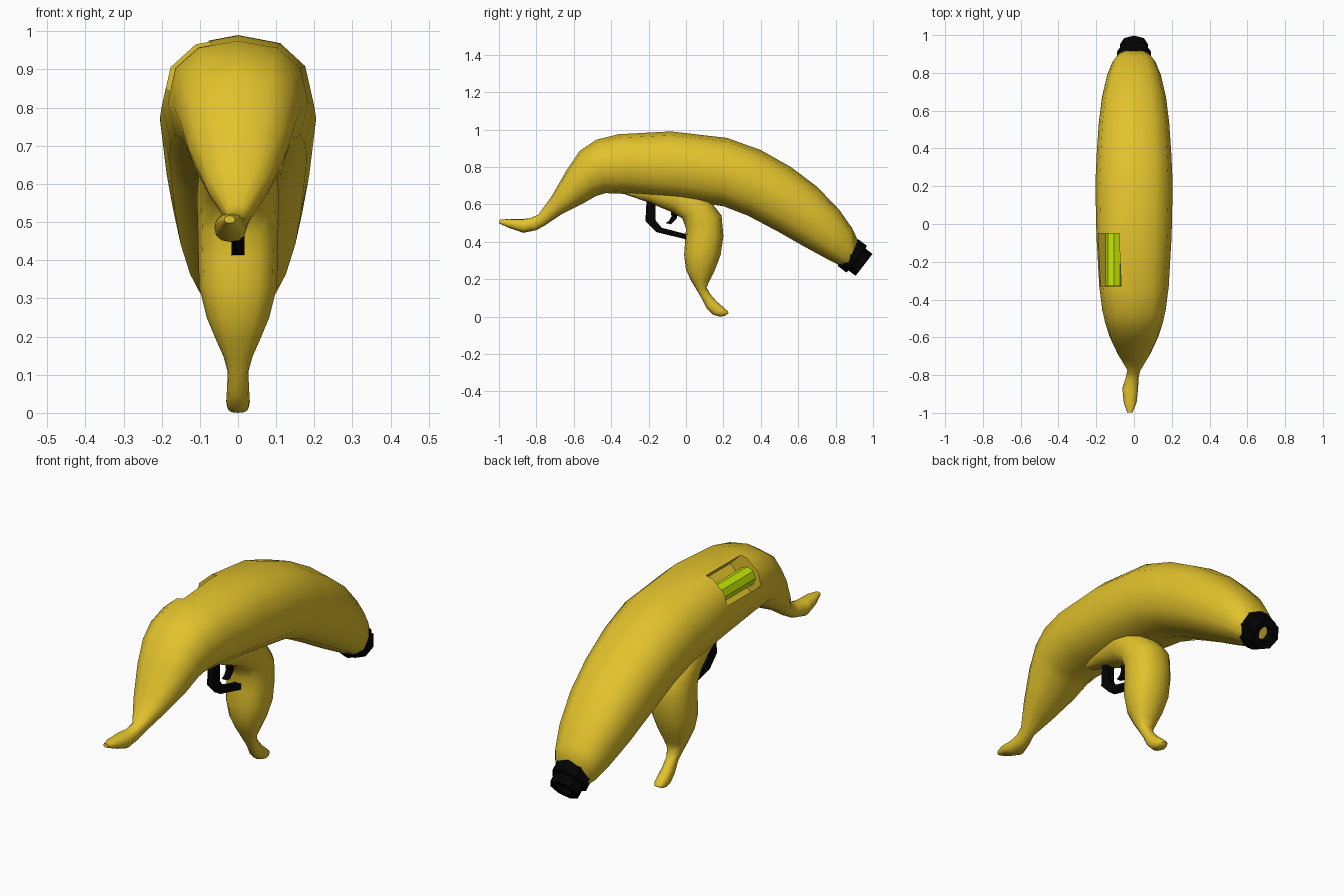
import bpy, bmesh, math
from mathutils import Vector, Matrix

if "Cube" in bpy.data.objects:
    bpy.data.objects.remove(bpy.data.objects["Cube"])


def material(name, r, g, b):
    m = bpy.data.materials.new(name)
    m.diffuse_color = (r, g, b, 1)
    m.use_nodes = True
    m.node_tree.nodes["Principled BSDF"].inputs["Base Color"].default_value = m.diffuse_color
    return m


YELLOW = material("peel_yellow", 0.76, 0.54, 0.025)
BLACK = material("black", 0.001, 0.001, 0.001)
LIME = material("lime", 0.55, 0.8, 0.0)


def finish(bm, name, mat, angle=None):
    bmesh.ops.recalc_face_normals(bm, faces=bm.faces)
    me = bpy.data.meshes.new(name)
    bm.to_mesh(me)
    bm.free()
    ob = bpy.data.objects.new(name, me)
    bpy.context.collection.objects.link(ob)
    me.materials.append(mat)
    if angle:
        smooth(ob, angle)
    return ob


def smooth(ob, angle):
    bpy.ops.object.select_all(action='DESELECT')
    ob.select_set(True)
    bpy.context.view_layer.objects.active = ob
    bpy.ops.object.shade_smooth_by_angle(angle=math.radians(angle))


def bridge(bm, rings, caps=True):
    n = len(rings[0])
    for a, b in zip(rings, rings[1:]):
        for i in range(n):
            bm.faces.new((a[i], a[(i + 1) % n], b[(i + 1) % n], b[i]))
    if caps:
        bm.faces.new(rings[0])
        bm.faces.new(rings[-1])


def loft(name, sections, n, mat, angle, shift=()):
    """Each section: side-view edge point (y, z), opposite point (y, z), half width."""
    def full(v):  # slightly squared circle
        return math.copysign(abs(v) ** 0.85, v) if abs(v) > 1e-6 else 0
    bm = bmesh.new()
    rings = []
    for k, (y0, z0, y1, z1, w) in enumerate(sections):
        a, b = Vector((0, y0, z0)), Vector((0, y1, z1))
        mid, up = (a + b) / 2, (b - a) / 2
        mid.x = shift[k] if k < len(shift) else 0
        ring = []
        for i in range(n):
            t = 2 * math.pi * i / n
            ring.append(bm.verts.new(mid + up * full(math.cos(t))
                                     + Vector((w * full(math.sin(t)), 0, 0))))
        rings.append(ring)
    bridge(bm, rings)
    return finish(bm, name, mat, angle)


def plate(name, outline, half, mat):
    """Side-view (y, z) outline given thickness along x."""
    bm = bmesh.new()
    bridge(bm, [[bm.verts.new((x, y, z)) for y, z in outline] for x in (-half, half)])
    return finish(bm, name, mat)


# Main banana body, from stem to muzzle end
body = loft("body", [
    (-0.998, .497, -0.998, .517, .014), (-.94, .472, -.95, .522, .034),
    (-.87, .448, -.87, .522, .042), (-.80, .462, -.83, .527, .034),
    (-.75, .49, -.79, .545, .034), (-.66, .55, -.72, .64, .085),
    (-.55, .605, -.64, .78, .13), (-.48, .645, -.57, .885, .152),
    (-.43, .66, -.48, .945, .168), (-.30, .655, -.36, .975, .184),
    (-.05, .625, -.08, .99, .199), (.20, .59, .22, .955, .205),
    (.33, .54, .40, .89, .198), (.50, .45, .56, .80, .187),
    (.64, .37, .70, .695, .17), (.76, .305, .82, .57, .142),
    (.83, .27, .89, .47, .113), (.855, .262, .92, .405, .088),
], 12, YELLOW, 55, shift=(-.022, -.02, -.02, -.01))

# Ejection slot cut into the upper left side
bm = bmesh.new()
bmesh.ops.create_cube(bm, size=1)
bm.transform(Matrix.Translation((-.14, -.19, .92)) @ Matrix.Rotation(-math.pi / 4, 4, 'Y')
             @ Matrix.Diagonal((.165, .28, .2, 1)))
cutter = finish(bm, "slot_cutter", YELLOW)
cutter.hide_render = True
cut = body.modifiers.new("slot", 'BOOLEAN')
cut.operation, cut.solver, cut.object = 'DIFFERENCE', 'EXACT', cutter
bpy.context.view_layer.objects.active = body
bpy.ops.object.modifier_apply(modifier=cut.name)
bpy.data.objects.remove(cutter)
smooth(body, 55)

# Round visible inside the slot
bm = bmesh.new()
bmesh.ops.create_cone(bm, segments=8, radius1=.045, radius2=.045, depth=.278, cap_ends=True,
                      matrix=Matrix.Translation((-.105, -.19, .872))
                      @ Matrix.Rotation(math.pi / 2, 4, 'X'))
finish(bm, "cartridge", LIME)

# Small banana forming the grip, tucked under the body
loft("grip", [
    (-.33, .655, -.33, .70, .03), (-.20, .61, -.20, .75, .07),
    (-.08, .56, .0, .74, .10), (-.02, .525, .14, .605, .108),
    (.0, .47, .19, .54, .106), (-.005, .40, .20, .43, .104),
    (-.01, .33, .185, .33, .102), (.0, .25, .155, .25, .082),
    (.028, .19, .125, .19, .057), (.058, .14, .11, .155, .038),
    (.085, .095, .13, .12, .027), (.11, .045, .165, .08, .029),
    (.145, .01, .20, .05, .031), (.18, .0, .222, .03, .028),
    (.205, .003, .228, .018, .018),
], 12, YELLOW, 55)

# Trigger guard and trigger
plate("trigger_guard", [(-.21, .64), (-.217, .51), (-.16, .452), (.02, .408), (.02, .436),
                        (-.13, .475), (-.163, .515), (-.165, .64)], .017, BLACK)
plate("trigger", [(-.11, .50), (-.08, .493), (-.05, .525), (-.03, .60),
                  (-.085, .60), (-.078, .535), (-.09, .512)], .012, BLACK)

# Stepped octagonal muzzle with an open bore
bm = bmesh.new()
axis = Vector((0, .79, -.61)).normalized()
place = Matrix.Translation((0, .868, .341)) @ axis.to_track_quat('Z', 'Y').to_matrix().to_4x4()
rings = []
for r, t in [(.078, -.01), (.09, .0), (.09, .055), (.074, .06), (.074, .106),
             (.038, .106), (.036, .02)]:
    rings.append([bm.verts.new(place @ Vector((r * math.cos(i * math.pi / 4),
                                               r * math.sin(i * math.pi / 4), t)))
                  for i in range(8)])
bridge(bm, rings, caps=False)
finish(bm, "muzzle", BLACK)

# Yellow core at the bottom of the bore
bm = bmesh.new()
bmesh.ops.create_cone(bm, segments=8, radius1=.037, radius2=.037, depth=.06, cap_ends=True,
                      matrix=place @ Matrix.Translation((0, 0, .03)))
finish(bm, "bore_core", YELLOW)
